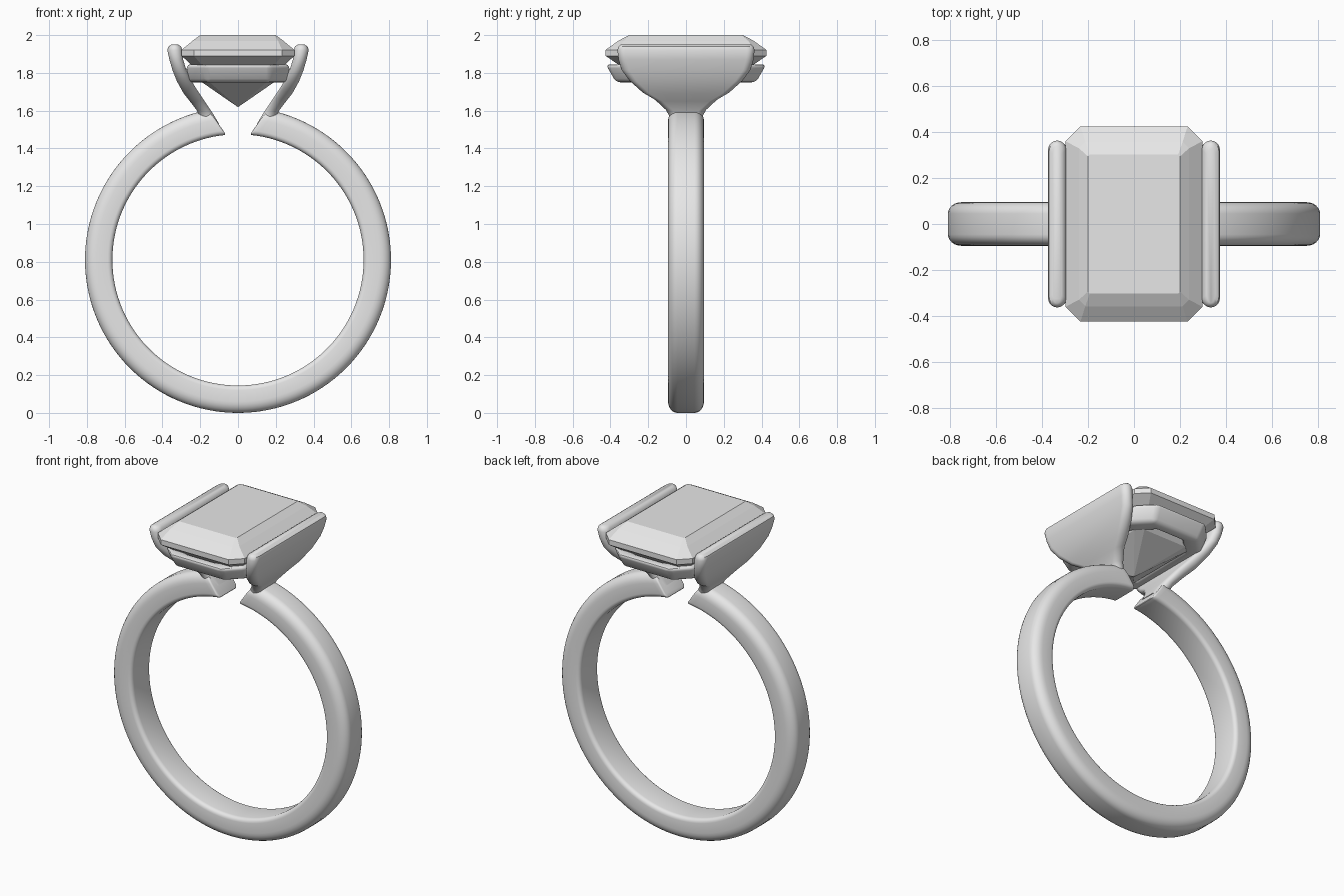
import bpy
import bmesh
from math import sin, cos, pi, radians

cube = bpy.data.objects.get("Cube")
if cube:
    bpy.data.objects.remove(cube, do_unlink=True)

grey = bpy.data.materials.new("pale_grey")
grey.use_nodes = True
colour = (0.8, 0.8, 0.8, 1)
grey.diffuse_color = colour
grey.node_tree.nodes["Principled BSDF"].inputs["Base Color"].default_value = colour


def loft(name, sections, closed=False, bevel=0, bevel_angle=50, smooth=True):
    """Skin a list of equal-length point loops; cap the ends unless closed."""
    bm = bmesh.new()
    loops = [[bm.verts.new(p) for p in section] for section in sections]
    pairs = list(zip(loops, loops[1:]))
    if closed:
        pairs.append((loops[-1], loops[0]))
    else:
        bm.faces.new(loops[0])
        bm.faces.new(loops[-1])
    for a, b in pairs:
        for i in range(len(a)):
            j = (i + 1) % len(a)
            bm.faces.new((a[i], a[j], b[j], b[i]))
    bmesh.ops.remove_doubles(bm, verts=bm.verts, dist=0.0001)
    bmesh.ops.recalc_face_normals(bm, faces=bm.faces)
    if bevel:
        edges = [e for e in bm.edges
                 if e.calc_face_angle(0) > radians(bevel_angle)]
        bmesh.ops.bevel(bm, geom=edges, offset=bevel, segments=3,
                        profile=0.5, affect='EDGES', clamp_overlap=True)
    mesh = bpy.data.meshes.new(name)
    bm.to_mesh(mesh)
    bm.free()
    mesh.materials.append(grey)
    obj = bpy.data.objects.new(name, mesh)
    bpy.context.collection.objects.link(obj)
    if smooth:
        bpy.ops.object.select_all(action='DESELECT')
        obj.select_set(True)
        bpy.context.view_layer.objects.active = obj
        bpy.ops.object.shade_smooth_by_angle(angle=radians(40))
    return obj


def octagon(hx, hy, cut, z):
    """Rectangle with chamfered corners at height z."""
    return [(hx, cut - hy, z), (hx, hy - cut, z),
            (hx - cut, hy, z), (cut - hx, hy, z),
            (-hx, hy - cut, z), (-hx, cut - hy, z),
            (cut - hx, -hy, z), (hx - cut, -hy, z)]


def arc(cx, cy, rx, ry, start, steps=6):
    """Quarter ellipse used for rounded profile corners."""
    angles = [start + pi / 2 * i / steps for i in range(steps + 1)]
    return [(cx + rx * cos(a), cy + ry * sin(a)) for a in angles]


# Band: rounded profile swept around, with slanted ends at the top gap
INNER, OUTER, HALF = 0.665, 0.81, 0.095
profile = (arc(OUTER - 0.06, HALF - 0.05, 0.06, 0.05, 0)
           + arc(INNER + 0.025, HALF - 0.025, 0.025, 0.025, pi / 2, 4)
           + arc(INNER + 0.025, 0.025 - HALF, 0.025, 0.025, pi, 4)
           + arc(OUTER - 0.06, 0.05 - HALF, 0.06, 0.05, 1.5 * pi))


def band_section(t):
    points = []
    for r, y in profile:
        gap = radians(5.5 + 5.9 * (r - INNER) / (OUTER - INNER))
        a = gap + t * (2 * pi - 2 * gap)
        points.append((r * sin(a), y, OUTER + r * cos(a)))
    return points


STEPS = 120
loft("band", [band_section(i / STEPS) for i in range(STEPS + 1)], bevel=0.01)

# Flared holders: inner x, inner z, outer x, outer z, half width
holder_rows = [
    (0.1, 1.53, 0.19, 1.51, 0.08),
    (0.13, 1.58, 0.205, 1.57, 0.09),
    (0.15, 1.61, 0.217, 1.6, 0.107),
    (0.19, 1.67, 0.255, 1.65, 0.165),
    (0.217, 1.71, 0.287, 1.69, 0.232),
    (0.25, 1.765, 0.323, 1.755, 0.3),
    (0.275, 1.82, 0.347, 1.815, 0.342),
    (0.29, 1.87, 0.363, 1.87, 0.357),
    (0.295, 1.92, 0.374, 1.92, 0.363),
    (0.301, 1.939, 0.369, 1.939, 0.358),
    (0.317, 1.95, 0.353, 1.95, 0.345),
]


def holder_section(side, xi, zi, xo, zo, w):
    """Flat bar outline with rounded ends, u across the thickness."""
    r = 0.04
    outline = (arc(0, w - r, 1, r, 0) + arc(0, w - r, 1, r, pi / 2)[1:]
               + arc(0, r - w, 1, r, pi) + arc(0, r - w, 1, r, 1.5 * pi)[1:])
    return [(side * ((xi + xo) / 2 + u * (xo - xi) / 2), y,
             (zi + zo) / 2 + u * (zo - zi) / 2) for u, y in outline]


for label, side in (("left", 1), ("right", -1)):
    loft(label + "_holder", [holder_section(side, *row) for row in holder_rows])

# Rail under the stone: x inset, y inset, height of each profile corner
rail = [(0, 0, 1.845), (0.07, 0.07, 1.845), (0.085, 0.12, 1.75), (0.012, 0.055, 1.75)]
loft("stone_rail", [octagon(0.275 - dx, 0.425 - dy, 0.1, z) for dx, dy, z in rail],
     closed=True, bevel=0.022, bevel_angle=30)

# Step-cut stone: half x, half y, corner cut, height
stone = [
    (0.2, 0.302, 0.008, 2),
    (0.24, 0.358, 0.028, 1.97),
    (0.298, 0.425, 0.065, 1.922),
    (0.298, 0.425, 0.065, 1.89),
    (0.25, 0.36, 0.055, 1.845),
    (0.19, 0.27, 0.04, 1.75),
    (0.002, 0.002, 0.0005, 1.62),
]
loft("stone", [octagon(*row) for row in stone], smooth=False)
